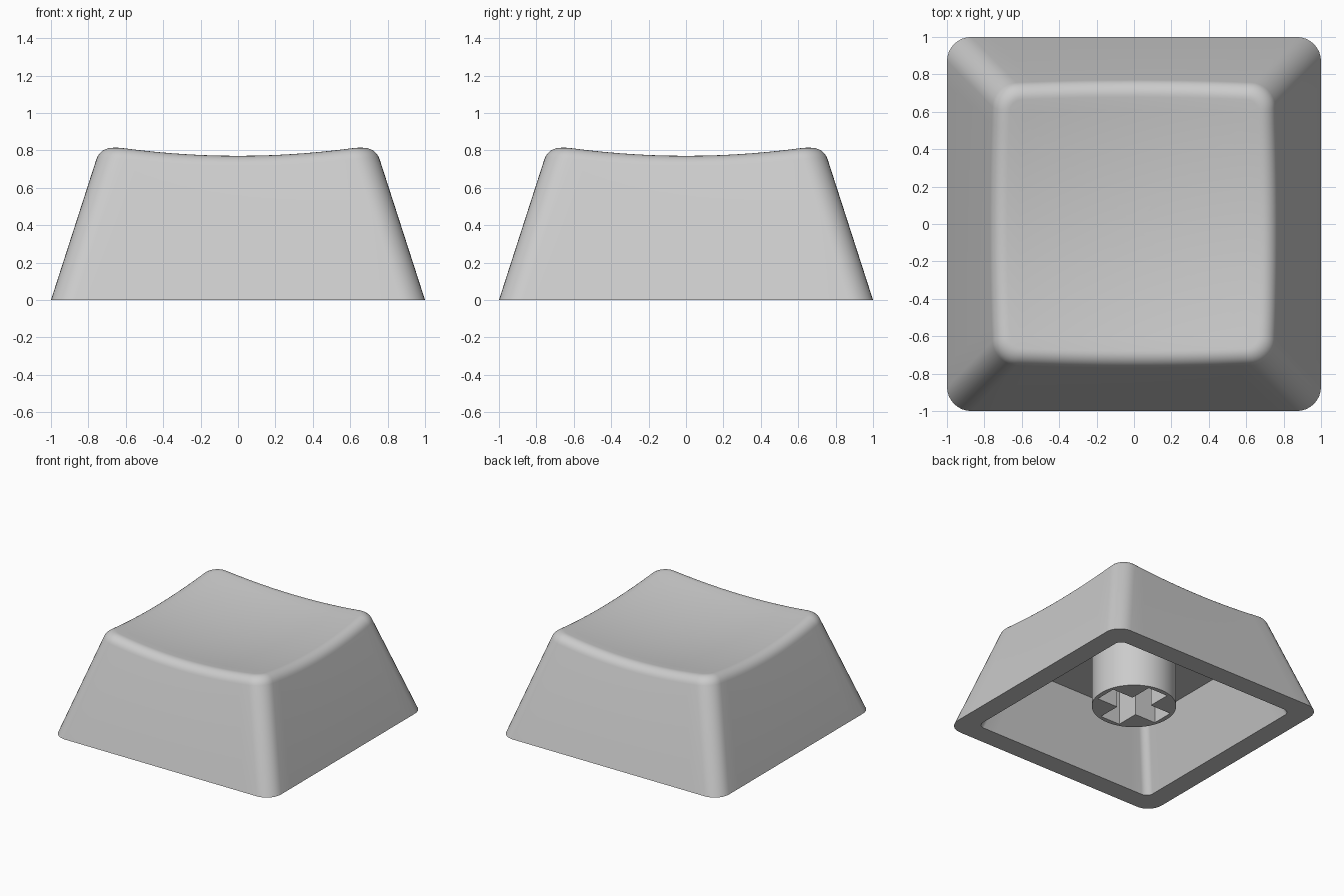
import bpy, bmesh, math

if "Cube" in bpy.data.objects:
    bpy.data.objects.remove(bpy.data.objects["Cube"])

TAPER = 0.3226            # inward lean of the outer walls
CORNER = 0.13             # vertical corner radius
FILLET = 0.07             # tangent length of the rounded top edge
ARC, SIDE, ROUND, DISH = 8, 14, 7, 10

grey = bpy.data.materials.new("light_grey_plastic")
grey.diffuse_color = (0.6, 0.6, 0.6, 1)
grey.use_nodes = True
grey.node_tree.nodes["Principled BSDF"].inputs["Base Color"].default_value = grey.diffuse_color


def rounded_square(s, r):
    """Points of a rounded square of half size s, subdivided along the sides."""
    pts = []
    for q in range(4):
        a0, c = q * math.pi / 2, s - r
        ca, sa = math.cos(a0), math.sin(a0)
        local = [(c + r * math.cos(i / ARC * math.pi / 2),
                  c + r * math.sin(i / ARC * math.pi / 2)) for i in range(ARC + 1)]
        local += [(c - 2 * c * i / SIDE, s) for i in range(1, SIDE)]
        pts += [(x * ca - y * sa, x * sa + y * ca) for x, y in local]
    return pts


def dish(x, y):
    return 0.717 + 0.115 * (x * x + y * y)


def finish(name, bm):
    bmesh.ops.recalc_face_normals(bm, faces=bm.faces[:])
    me = bpy.data.meshes.new(name)
    bm.to_mesh(me)
    bm.free()
    me.materials.append(grey)
    ob = bpy.data.objects.new(name, me)
    bpy.context.collection.objects.link(ob)
    return ob


def smooth(ob):
    bpy.ops.object.select_all(action='DESELECT')
    ob.select_set(True)
    bpy.context.view_layer.objects.active = ob
    bpy.ops.object.shade_smooth_by_angle(angle=math.radians(30))


# Keycap shell: cavity, rim, leaning walls, rounded edge and dished top
count = 4 * (ARC + SIDE)
rings = [[(x, y, 0.53) for x, y in rounded_square(0.665, 0.06)],
         [(x, y, 0.0) for x, y in rounded_square(0.835, 0.06)],
         [(x, y, 0.0) for x, y in rounded_square(1.0, CORNER)]]
fillet = [[] for _ in range(ROUND + 1)]
weight = math.cos(math.radians(39.5))
for i in range(count):
    z = 0.78
    for _ in range(8):    # where the wall meets the dish
        s = 1 - TAPER * z
        x, y = rounded_square(s, CORNER)[i]
        z = dish(x, y)
    zw = z - FILLET * 0.95
    xw, yw = rounded_square(1 - TAPER * zw, CORNER)[i]
    xt, yt = rounded_square(s - FILLET, CORNER - FILLET)[i]
    a, b, c = (xw, yw, zw), (x, y, z), (xt, yt, dish(xt, yt))
    for k in range(ROUND + 1):
        t = k / ROUND
        wa, wb, wc = (1 - t) ** 2, 2 * t * (1 - t) * weight, t * t
        fillet[k].append(tuple((wa * p + wb * q + wc * r) / (wa + wb + wc)
                               for p, q, r in zip(a, b, c)))
rings += fillet
for k in range(1, DISH):
    f = 1 - k / DISH
    rings.append([(x * f, y * f, dish(x * f, y * f)) for x, y, _ in fillet[-1]])

bm = bmesh.new()
loops = [[bm.verts.new(p) for p in ring] for ring in rings]
for lo, hi in zip(loops, loops[1:]):
    for i in range(count):
        j = (i + 1) % count
        bm.faces.new((lo[i], lo[j], hi[j], hi[i]))
bm.faces.new(loops[0])    # cavity ceiling
centre = bm.verts.new((0, 0, dish(0, 0)))
for i in range(count):
    bm.faces.new((loops[-1][i], loops[-1][(i + 1) % count], centre))
smooth(finish("keycap_shell", bm))


def prism(name, pts, z0, z1):
    bm = bmesh.new()
    lo = [bm.verts.new((x, y, z0)) for x, y in pts]
    hi = [bm.verts.new((x, y, z1)) for x, y in pts]
    bm.faces.new(lo)
    bm.faces.new(hi)
    for i in range(len(pts)):
        j = (i + 1) % len(pts)
        bm.faces.new((lo[i], lo[j], hi[j], hi[i]))
    return finish(name, bm)


# Stem with a cross-shaped socket
stem = prism("stem", [(0.318 * math.cos(i * math.pi / 32), 0.318 * math.sin(i * math.pi / 32))
                      for i in range(64)], 0.11, 0.54)
A, W = 0.28, 0.09
cross = []
for q in range(4):
    ca, sa = round(math.cos(q * math.pi / 2)), round(math.sin(q * math.pi / 2))
    cross += [(x * ca - y * sa, x * sa + y * ca) for x, y in ((A, -W), (A, W), (W, W))]
cutter = prism("socket_cutter", cross, 0.0, 0.5)
cutter.hide_render = True
mod = stem.modifiers.new("socket", 'BOOLEAN')
mod.operation = 'DIFFERENCE'
mod.solver = 'EXACT'
mod.object = cutter
bpy.context.view_layer.objects.active = stem
bpy.ops.object.modifier_apply(modifier=mod.name)
bpy.data.objects.remove(cutter)
smooth(stem)
